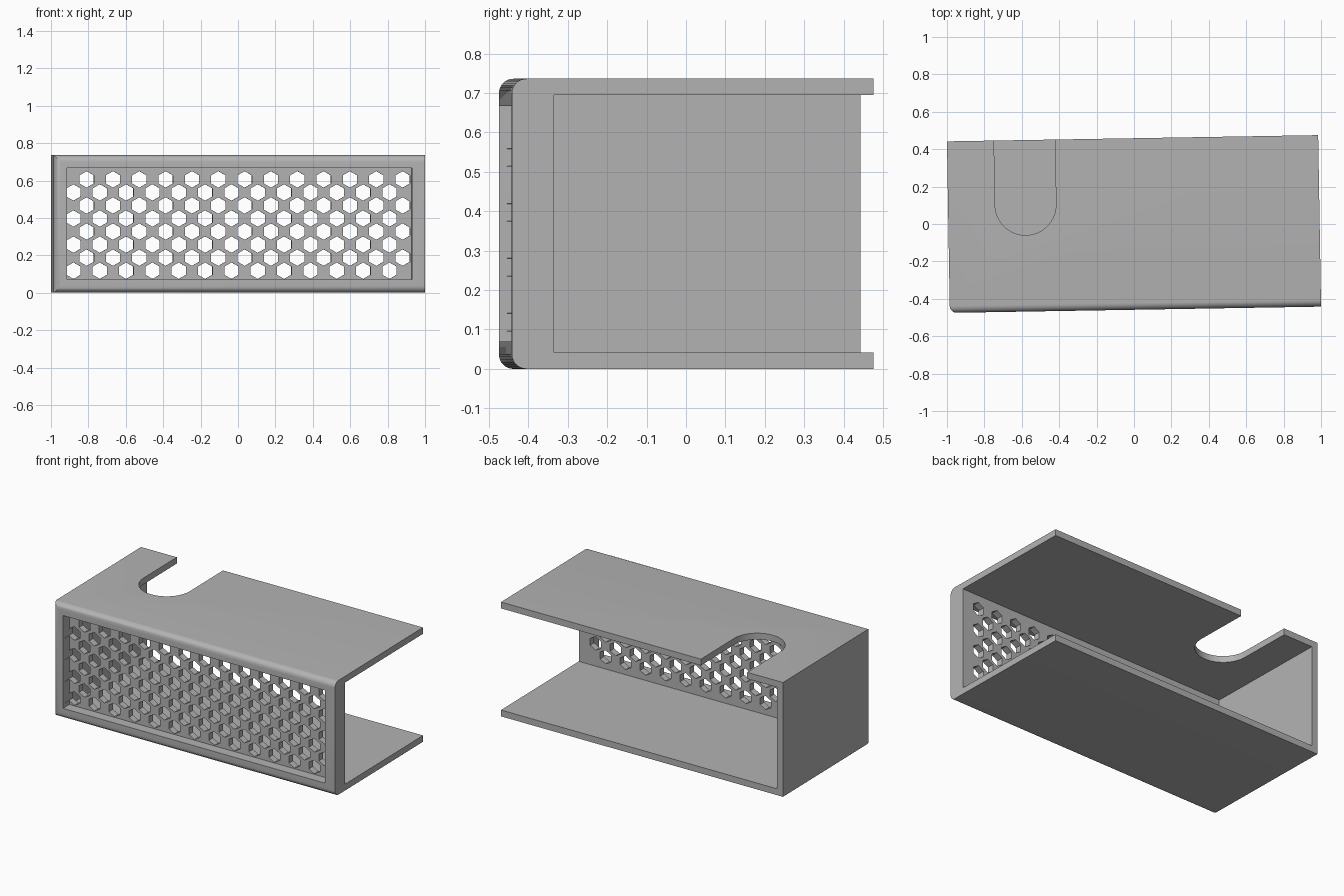
import bpy, bmesh, math
from mathutils import Matrix, Vector

cube = bpy.data.objects.get("Cube")
if cube:
    bpy.data.objects.remove(cube, do_unlink=True)

W, D, H = 1.985, 0.917, 0.736      # outer size
WALL, FRONT = 0.041, 0.107         # plate and front wall thickness
RECESS = 0.065                     # depth of the vent recess
TURN = math.radians(0.96)
X, Y = W / 2, D / 2

grey = bpy.data.materials.new("grey plastic")
grey.use_nodes = True
colour = (0.45, 0.45, 0.45, 1)
grey.diffuse_color = colour
grey.node_tree.nodes["Principled BSDF"].inputs["Base Color"].default_value = colour


def add_box(bm, low, high):
    low, high = Vector(low), Vector(high)
    size = Matrix.Diagonal((high - low).to_4d())
    size[3][3] = 1
    bmesh.ops.create_cube(bm, size=1, matrix=Matrix.Translation((low + high) / 2) @ size)


def add_prism(bm, sides, radius, depth, matrix):
    bmesh.ops.create_cone(bm, cap_ends=True, segments=sides, radius1=radius,
                          radius2=radius, depth=depth, matrix=matrix)


def make_object(name, bm):
    bmesh.ops.recalc_face_normals(bm, faces=bm.faces)
    mesh = bpy.data.meshes.new(name)
    bm.to_mesh(mesh)
    bm.free()
    mesh.materials.append(grey)
    ob = bpy.data.objects.new(name, mesh)
    bpy.context.collection.objects.link(ob)
    return ob


def cut(target, cutter):
    mod = target.modifiers.new(cutter.name, "BOOLEAN")
    mod.operation, mod.solver, mod.object = "DIFFERENCE", "EXACT", cutter
    cutter.hide_render = True
    bpy.context.view_layer.objects.active = target
    bpy.ops.object.modifier_apply(modifier=mod.name)
    bpy.data.objects.remove(cutter, do_unlink=True)


# Outer block, rounded along the top, bottom and closed end of the front
bm = bmesh.new()
add_box(bm, (-X, -Y, 0), (X, Y, H))
front_edges = [e for e in bm.edges
               if all(v.co.y < 0 for v in e.verts) and min(v.co.x for v in e.verts) < 0]
bmesh.ops.bevel(bm, geom=front_edges, offset=0.037, segments=8, profile=0.5, affect="EDGES")
cover = make_object("vented_cover", bm)

# Interior, open at the back and at one end
bm = bmesh.new()
add_box(bm, (-X + WALL, -Y + FRONT, WALL), (X + 1, Y + 1, H - WALL))
cut(cover, make_object("interior_cutter", bm))

# Recess framing the vent panel
bm = bmesh.new()
add_box(bm, (-0.922, -Y - 1, 0.07), (0.922, -Y + RECESS, 0.667))
cut(cover, make_object("recess_cutter", bm))

# Staggered hexagonal vents
bm = bmesh.new()
upright = Matrix.Rotation(math.pi / 2, 4, "X")
for row in range(8):
    for col in range(13):
        x = -0.886 + 0.1408 * (col + 0.5 * (row % 2))
        place = Matrix.Translation((x, -Y + 0.1, 0.118 + 0.0697 * row))
        add_prism(bm, 6, 0.044, 0.16, place @ upright)
cut(cover, make_object("vent_cutter", bm))

# Round-ended cable slot in the top plate, as one outline
bm = bmesh.new()
R, cx, cy = 0.163, -0.578, 0.113
outline = [(cx + R * math.cos(a), cy + R * math.sin(a))
           for a in (math.pi * (1 + i / 32) for i in range(33))]
outline += [(cx + R, Y + 0.5), (cx - R, Y + 0.5)]
face = bm.faces.new([bm.verts.new((x, y, H - 0.15)) for x, y in outline])
top = bmesh.ops.extrude_face_region(bm, geom=[face])["geom"]
bmesh.ops.translate(bm, vec=(0, 0, 0.5),
                    verts=[v for v in top if isinstance(v, bmesh.types.BMVert)])
cut(cover, make_object("slot_cutter", bm))

# Slight turn of the whole part, smooth curves with sharp edges
cover.data.transform(Matrix.Rotation(TURN, 4, "Z"))
bpy.ops.object.select_all(action="DESELECT")
cover.select_set(True)
bpy.context.view_layer.objects.active = cover
bpy.ops.object.shade_smooth_by_angle(angle=math.radians(30))
